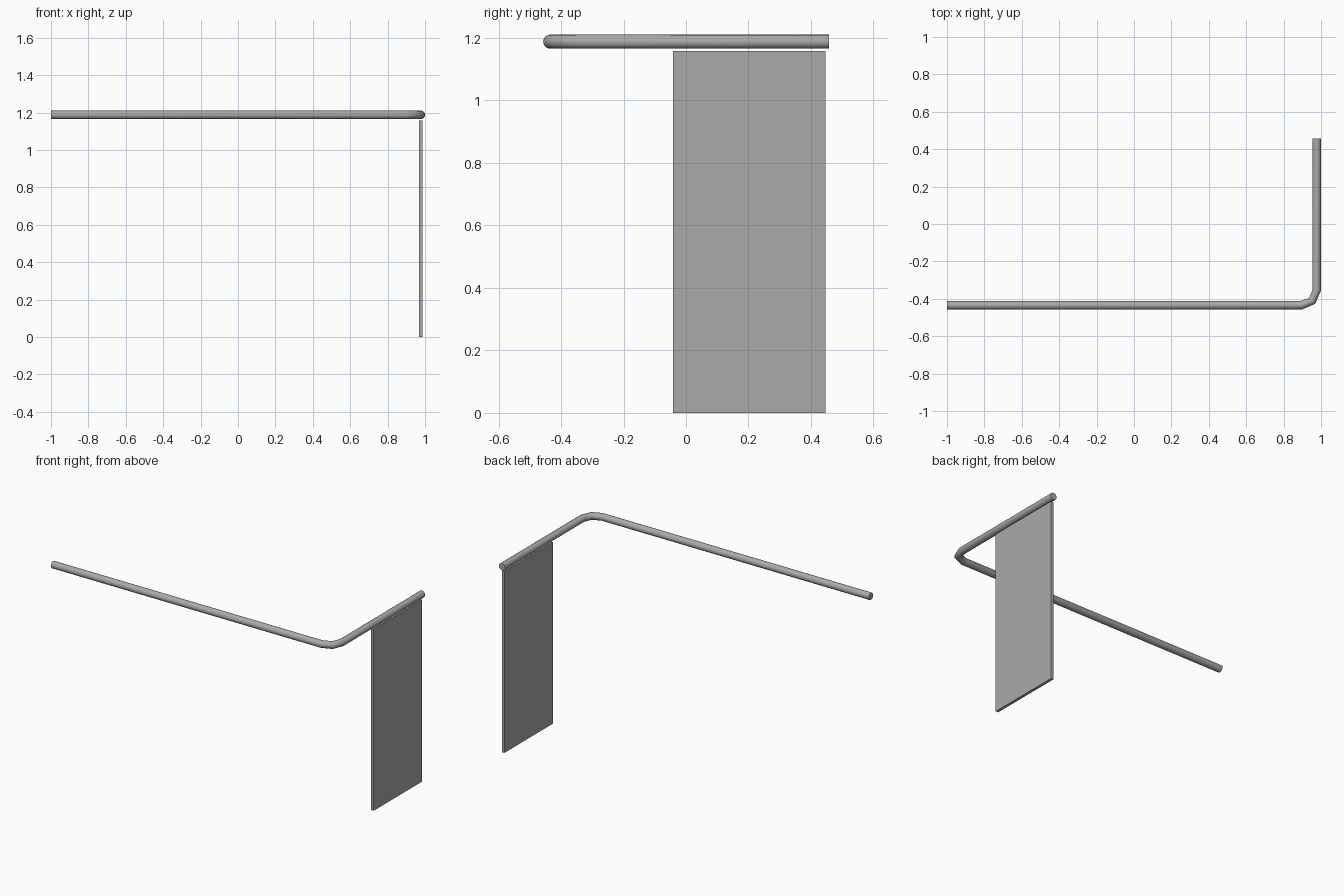
import bpy
import math
from mathutils import Vector

cube = bpy.data.objects.get("Cube")
if cube:
    bpy.data.objects.remove(cube, do_unlink=True)

ROD_RADIUS = 0.0225
ROD_Z = 1.188
ROD_X = 0.9775      # axis of the short arm
ROD_Y = -0.4345     # axis of the long arm
BEND = 0.0825       # radius of the corner
BACK = 0.457


def make_material(name, value):
    mat = bpy.data.materials.new(name)
    mat.use_nodes = True
    colour = (value, value, value, 1)
    mat.diffuse_color = colour
    mat.node_tree.nodes["Principled BSDF"].inputs["Base Color"].default_value = colour
    return mat


def select_only(obj):
    bpy.ops.object.select_all(action='DESELECT')
    obj.select_set(True)
    bpy.context.view_layer.objects.active = obj


grey = make_material("mid grey", 0.4)

# Bent curtain rod: long arm, two-step corner, short arm
centre = Vector((ROD_X - BEND, ROD_Y + BEND, ROD_Z))
path = [Vector((-1, ROD_Y, ROD_Z))]
for degrees in (-90, -45, 0):
    a = math.radians(degrees)
    path.append(centre + BEND * Vector((math.cos(a), math.sin(a), 0)))
path.append(Vector((ROD_X, BACK, ROD_Z)))

curve = bpy.data.curves.new("curtain_rod", 'CURVE')
curve.dimensions = '3D'
curve.bevel_depth = ROD_RADIUS
curve.bevel_resolution = 6
curve.use_fill_caps = True
spline = curve.splines.new('POLY')
spline.points.add(len(path) - 1)
for point, co in zip(spline.points, path):
    point.co = (*co, 1)
rod = bpy.data.objects.new("curtain_rod", curve)
bpy.context.collection.objects.link(rod)
select_only(rod)
bpy.ops.object.convert(target='MESH')
rod = bpy.context.object
rod.data.materials.clear()
rod.data.materials.append(grey)
bpy.ops.object.shade_smooth_by_angle(angle=math.radians(60))

# Flat curtain panel hanging just below the short arm
low = Vector((ROD_X - 0.009, -0.042, 0))
high = Vector((ROD_X + 0.009, 0.446, 1.158))
bpy.ops.mesh.primitive_cube_add(size=1, location=(low + high) / 2)
panel = bpy.context.object
panel.name = "curtain_panel"
panel.scale = high - low
bpy.ops.object.transform_apply(location=False, rotation=False, scale=True)
panel.data.materials.append(grey)
